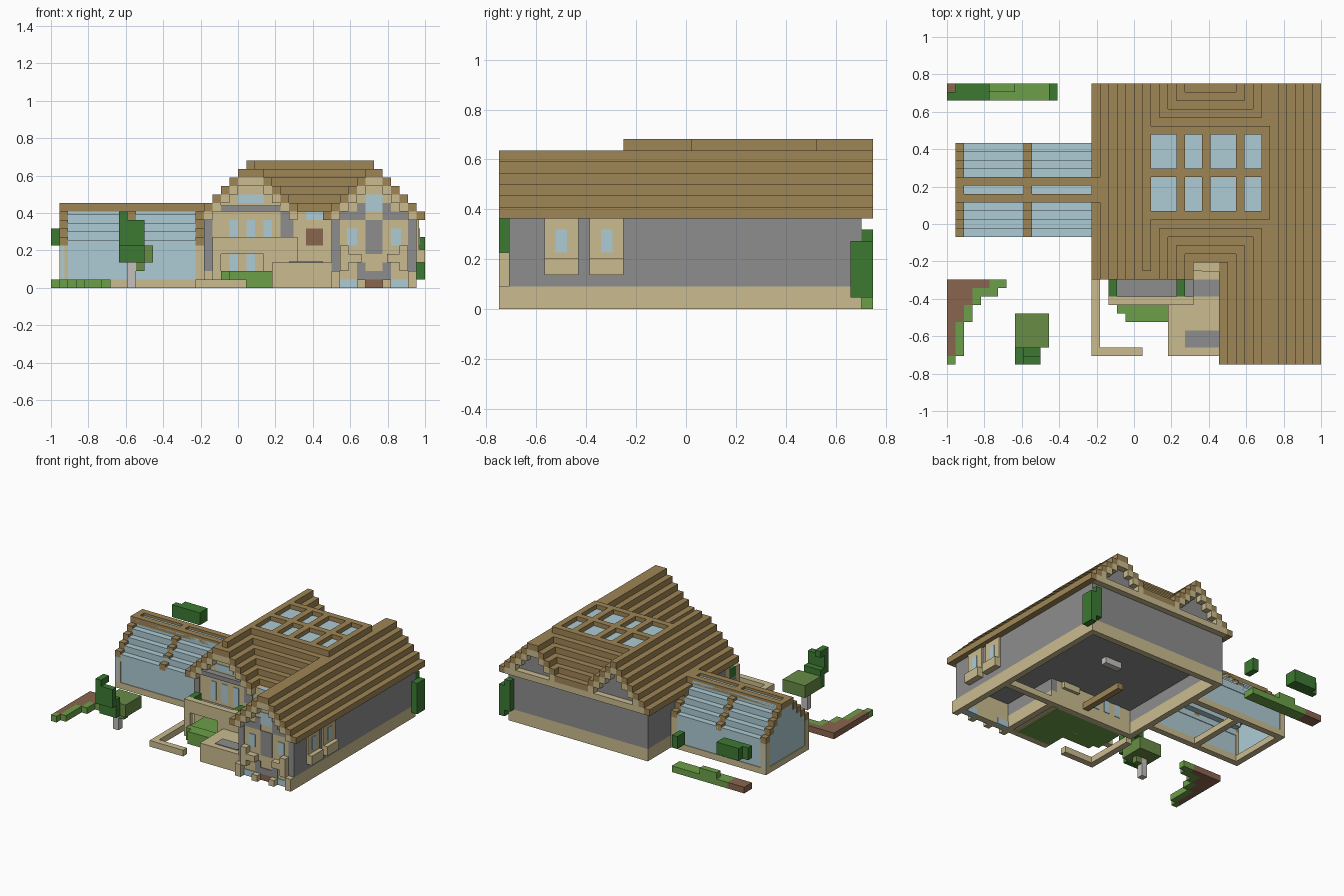
import bpy
import bmesh
from mathutils import Vector

cube = bpy.data.objects.get("Cube")
if cube:
    bpy.data.objects.remove(cube, do_unlink=True)

UNIT = 1 / 22                      # one building block
ORIGIN = Vector((22, 16.5, 0))     # middle of the plot, in blocks


def linear(value):
    value /= 255
    return ((value + 0.055) / 1.055) ** 2.4


def material(name, *rgb):
    mat = bpy.data.materials.new(name)
    mat.use_nodes = True
    colour = (*map(linear, rgb), 1)
    mat.diffuse_color = colour
    mat.node_tree.nodes["Principled BSDF"].inputs["Base Color"].default_value = colour
    return mat


timber = material("roof timber", 159, 134, 85)
stone = material("beige stone", 203, 188, 144)
slate = material("grey wall", 141, 141, 141)
glass = material("pale blue glass", 174, 203, 212)
hedge = material("dark green hedge", 60, 122, 50)
grass = material("bright grass", 108, 160, 72)
leaf = material("olive leaves", 104, 140, 70)
earth = material("red brown earth", 138, 101, 78)
bark = material("pale bark", 196, 192, 188)


def finish(name, mat, bm):
    for vert in bm.verts:
        vert.co = (vert.co - ORIGIN) * UNIT
    mesh = bpy.data.meshes.new(name)
    bm.to_mesh(mesh)
    bm.free()
    mesh.materials.append(mat)
    bpy.context.collection.objects.link(bpy.data.objects.new(name, mesh))


def box(name, mat, xs, ys, zs):
    """One block spanning three ranges."""
    bm = bmesh.new()
    bmesh.ops.create_cube(bm, size=1)
    for vert in bm.verts:
        vert.co = [span[0] if c < 0 else span[1] for c, span in zip(vert.co, (xs, ys, zs))]
    finish(name, mat, bm)


def blocks(name, mat, cells):
    """Outer skin of a set of unit blocks, with flat areas merged."""
    bm = bmesh.new()
    cells = set(cells)
    for cell in cells:
        for axis in range(3):
            for side in (0, 1):
                step = [0, 0, 0]
                step[axis] = 2 * side - 1
                if tuple(c + s for c, s in zip(cell, step)) in cells:
                    continue
                ring = []
                for a, b in ((0, 0), (1, 0), (1, 1), (0, 1)):
                    corner = Vector(cell)
                    corner[axis] += side
                    corner[(axis + 1) % 3] += a
                    corner[(axis + 2) % 3] += b
                    ring.append(bm.verts.new(corner))
                bm.faces.new(ring if side else ring[::-1])
    bmesh.ops.remove_doubles(bm, verts=bm.verts, dist=0.001)
    bmesh.ops.dissolve_limit(bm, angle_limit=0.01, verts=bm.verts, edges=bm.edges)
    finish(name, mat, bm)


def front_plate(name, mat, xs, zs, face):
    """Plate on a front wall; glass goes right through the wall."""
    depth = 1.1 if mat is glass else 0.1
    box(name, mat, xs, (face - 0.1, face + depth), zs)


# Stepped roof: two gables joined by a cross roof
def roof_top(x, y):
    top = 0
    if 17 <= x < 30 and y >= 10:
        top = 15 - abs(x - 23)
        if y == 10:
            top = min(top, 14)
    if x >= 32:
        top = max(top, 9 + min(x - 32, 43 - x))
    if 24 <= x < 38 and y >= 10:
        top = max(top, 15 - max(0, 17 - y, y - 27))
    return top


sky_x = ((24, 27), (28, 30), (31, 34), (35, 37))
sky_y = ((18, 22), (23, 27))


def is_open(x, y):
    skylight = any(a <= x < b for a, b in sky_x) and any(a <= y < b for a, b in sky_y)
    return skylight or (29 <= x < 32 and y in (10, 11))


plan = [(x, y) for x in range(17, 44) for y in range(33) if roof_top(x, y)]
blocks("stepped_roof", timber, [(x, y, roof_top(x, y) - 1) for x, y in plan if not is_open(x, y)])
for xs in sky_x:
    for ys in sky_y:
        box("skylight", glass, xs, ys, (14, 14.3))

# Stone trim under the gable ends and along the rear eaves
trim = [(x, y, roof_top(x, y) - 2) for x, y in plan
        if (y in (0, 32) or (y == 10 and x < 29)) and roof_top(x, y) > 9]
blocks("gable_trim", stone, trim + [(x, y, 8) for x, y, z in trim if y == 32])


# Hollow walls on a stone base
def inside(x, y):
    return 1 <= y < 32 and (33 <= x < 43 or (18 <= x < 43 and y >= 11))


edge = [(x, y) for x, y in plan if inside(x, y) and not all(
    inside(x + dx, y + dy) for dx in (-1, 0, 1) for dy in (-1, 0, 1))]
base, front, sides = [], [], []
for x, y in edge:
    for z in range(roof_top(x, y) - 1):
        facing = (y == 1 and x < 42) or (y == 11 and x < 33)
        (base if z < 2 else front if facing else sides).append((x, y, z))
blocks("wall_base", stone, base)
blocks("front_walls", stone, front)
blocks("side_and_back_walls", slate, sides)
box("main_upper_floor", slate, (19, 42), (12, 31), (4, 4.5))
box("wing_upper_floor", slate, (34, 42), (2, 12), (4, 4.5))
box("wing_floor_beam", stone, (34, 42), (11, 12), (0, 1))
box("inner_beam", timber, (27, 28), (12, 20), (1, 2))
box("ceiling_lamp", bark, (29, 32), (21, 22), (3, 4))

# Main gable front
for x in (21, 23, 25):
    front_plate("ground_window", glass, (x, x + 1), (2, 4), 11)
    front_plate("upper_window", glass, (x, x + 1), (5, 8), 11)
front_plate("attic_window", glass, (22, 25), (10, 11), 11)
front_plate("gable_corner", slate, (18, 19), (2, 8), 11)
front_plate("gable_corner", slate, (27, 28.5), (6, 9), 11)
box("window_canopy", slate, (20, 27), (10, 11), (9, 9.7))

# Balcony with planters
box("balcony_floor", slate, (19, 29), (8, 11), (4, 4.5))
box("balcony_rail", stone, (19, 26), (7, 8), (4, 6))
box("balcony_rail_end", stone, (26, 29), (7, 8), (3, 6))
for x in (19, 25):
    box("balcony_post", stone, (x, x + 1), (7, 8), (0, 4))
for x in (19, 27):
    box("balcony_hedge", hedge, (x, x + 1), (8, 10), (4.5, 6))
box("front_planting", grass, (20, 26), (6, 7), (0, 2))
box("front_planting_edge", grass, (21, 26), (5, 6), (0, 2))
box("balcony_lawn", grass, (20, 26), (7, 11), (0, 1.9))

# Terrace, entrance and garden wall
box("terrace", stone, (26, 33), (2, 11), (0.15, 3))
box("terrace_front_wall", stone, (26, 33), (1, 2), (0, 3))
box("terrace_lawn", grass, (26, 32), (2, 11), (0, 0.15))
for ys in ((8, 10), (2, 4)):
    box("terrace_paving", slate, (28, 32), ys, (2.9, 3.1))
box("entrance_tower", stone, (29, 32), (11, 12.5), (3, 9))
front_plate("entrance_door", earth, (30, 32), (5, 7), 11)
front_plate("entrance_window", glass, (30, 32), (8, 9), 11)
box("garden_wall_side", stone, (17, 18), (1, 10), (0, 1))
box("garden_wall_front", stone, (18, 23), (1, 2), (0, 1))

# Wing front, mirrored about its middle
MIDDLE = 38


def pair(make, name, mat, inner, outer, *rest):
    for sign in (-1, 1):
        xs = sorted((MIDDLE + sign * inner, MIDDLE + sign * outer))
        make(name, mat, xs, *rest)


pair(front_plate, "wing_window", glass, 2, 3.2, (5, 7), 1)
pair(front_plate, "wing_corner", slate, 4, 5, (2, 8), 1)
pair(front_plate, "wing_arch", slate, 2, 4, (8, 9), 1)
pair(front_plate, "wing_arch_top", slate, 1, 2, (8, 10), 1)
pair(front_plate, "basement_window", glass, 2, 4, (0, 1), 1)
pair(front_plate, "wing_step_end", slate, 1, 2, (2, 3), 1)
pair(box, "wing_sill", stone, 1.5, 4, (0, 1), (3, 4))
pair(box, "wing_sill_end", stone, 3, 4, (0, 1), (2, 5))
pair(box, "base_tooth", stone, 1, 2, (0, 1), (0, 1))
pair(box, "base_tooth_end", stone, 4, 5, (0, 1), (0, 2))
front_plate("wing_centre_panel", slate, (37, 39), (4, 8), 1)
front_plate("wing_step_panel", slate, (36, 40), (1, 2), 1)
front_plate("wing_attic_window", glass, (37, 39), (9, 11), 1)
front_plate("cellar_door", earth, (37, 39), (0, 1), 1)

# Side windows of the wing
for y in (4, 8):
    box("side_window_frame", stone, (42.9, 43.3), (y, y + 3), (3, 8))
    box("side_window_sill", stone, (43, 44), (y, y + 3), (3, 4.5))
    box("side_window_glass", glass, (41.9, 43.4), (y + 1, y + 2), (5, 7))


# Glasshouse with stepped ribs
def arch_top(y):
    return min(10, 6 + min(y - 15, 25 - y))


span = range(15, 26)
ribs = {(x, y, arch_top(y) - 1) for x in (1, 9, 17) for y in span}
ribs |= {(x, y, 9) for x in range(1, 18) for y in (19, 21)}
blocks("glasshouse_ribs", timber, ribs)
blocks("glasshouse_base", stone, [(x, y, 0) for x in range(1, 18) for y in span
                                  if x in (1, 9) or y in (15, 25)])
for y in span:
    top = arch_top(y)
    box("glasshouse_end", glass, (1.1, 1.6), (y, y + 1), (1, top - 1))
    box("glasshouse_roof_glass", glass, (2, 17), (y, y + 1), (top - 1.6, top - 0.4))
for y in (15, 25):
    box("glasshouse_side", glass, (2, 17), (y + 0.1, y + 0.9), (1, 5))
    for x in (1, 17):
        box("glasshouse_post", stone, (x, x + 1), (y, y + 1), (1, arch_top(y) - 1))

# Tree
box("tree_trunk", bark, (9, 10), (3, 4), (0, 3))
box("tree_crown", leaf, (8, 12), (2, 6), (3, 5))
box("tree_hanging_leaves", leaf, (10, 11), (3, 4), (2, 3))
box("tree_dark_leaves", hedge, (8, 11), (0, 1), (5, 8))
box("tree_dark_skirt", hedge, (8, 11), (1, 2), (3, 6))
box("tree_top", hedge, (8, 9), (0, 2), (8, 9))

# Front lawn corner: earth with a stepped grass rim
earth_start = (1, 5, 7, 9, 9)
grass_start = (0, 1, 5, 7, 8, 8, 9)
for x, start in enumerate(grass_start):
    soil = earth_start[x] if x < len(earth_start) else 10
    box("lawn_rim", grass, (x, x + 1), (start, soil), (0, 1))
    if soil < 10:
        box("lawn_earth", earth, (x, x + 1), (soil, 10), (0, 1))

# Rear bed and hedges
box("rear_bed_earth", earth, (0, 3), (31, 33), (0, 1))
box("rear_bed_grass", grass, (3, 13), (31, 33), (0, 1))
box("rear_bed_tuft", grass, (5, 8), (32, 33), (1, 2))
box("rear_hedge", hedge, (1, 5), (31, 33), (5, 7))
box("rear_hedge_end", hedge, (0, 1), (31, 32), (5, 7))
box("rear_hedge_small", hedge, (12, 13), (31, 33), (4, 6))
box("corner_hedge", hedge, (43, 44), (31, 33), (1, 6))
box("corner_hedge_top", hedge, (42, 43), (32, 33), (2, 7))
